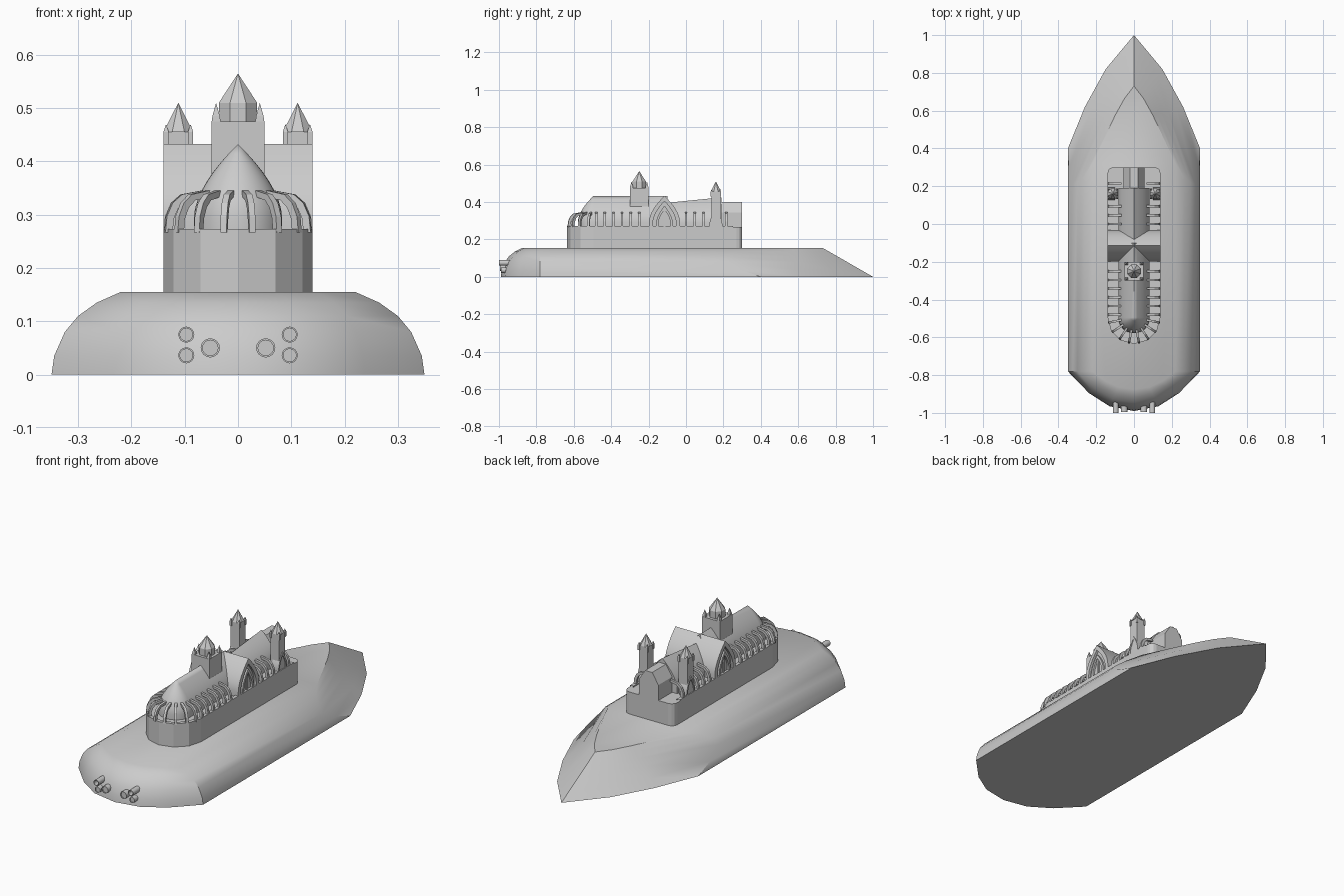
import bpy
import bmesh
import math
from mathutils import Vector

cube = bpy.data.objects.get("Cube")
if cube:
    bpy.data.objects.remove(cube, do_unlink=True)

grey = bpy.data.materials.new("stone_grey")
grey.use_nodes = True
COLOUR = (0.6, 0.6, 0.6, 1)
grey.diffuse_color = COLOUR
grey.node_tree.nodes["Principled BSDF"].inputs["Base Color"].default_value = COLOUR


def make(name, bm, smooth=None):
    bmesh.ops.remove_doubles(bm, verts=bm.verts, dist=0.0003)
    bmesh.ops.recalc_face_normals(bm, faces=bm.faces)
    mesh = bpy.data.meshes.new(name)
    bm.to_mesh(mesh)
    bm.free()
    mesh.materials.append(grey)
    ob = bpy.data.objects.new(name, mesh)
    bpy.context.collection.objects.link(ob)
    if smooth:
        bpy.ops.object.select_all(action="DESELECT")
        ob.select_set(True)
        bpy.context.view_layer.objects.active = ob
        bpy.ops.object.shade_smooth_by_angle(angle=math.radians(smooth))
    return ob


def loft(name, rings, closed=False, caps=(), smooth=None):
    """Skin a list of equal-length point rings; caps lists the rings to fill."""
    bm = bmesh.new()
    vs = [[bm.verts.new(p) for p in r] for r in rings]
    n = len(rings[0])
    for a, b in zip(vs, vs[1:]):
        for i in range(n if closed else n - 1):
            j = (i + 1) % n
            bm.faces.new((a[i], a[j], b[j], b[i]))
    for c in caps:
        bm.faces.new(vs[c])
    return make(name, bm, smooth)


def prism(name, outline, place, lo, hi, smooth=None):
    """Extrude a 2D outline; place(u, v, w) maps it into space."""
    rings = [[place(u, v, w) for u, v in outline] for w in (lo, hi)]
    return loft(name, rings, True, (0, 1), smooth)


def box(name, centre, half, lo, hi):
    cx, cy = centre
    outline = [(-half, -half), (half, -half), (half, half), (-half, half)]
    return prism(name, outline, lambda u, v, w: (cx + u, cy + v, w), lo, hi)


def turret(name, centre, profile, sides=8):
    """Faceted spire from (flat half-width, z) pairs."""
    step = 2 * math.pi / sides
    k = 1 / math.cos(step / 2)
    rings = [[(centre[0] + r * k * math.cos((i + 0.5) * step),
               centre[1] + r * k * math.sin((i + 0.5) * step), z)
              for i in range(sides)] for r, z in profile]
    return loft(name, rings, True, (0,))


def arch(width, base, apex, steps=8):
    """Right half of a pointed arch, foot to apex."""
    h = apex - base
    pts = [(width, base)]
    for i in range(steps + 1):
        t = i / steps
        pts.append((width * (1 - t ** 1.75), base + h * (0.16 + 0.84 * t)))
    return pts


def full_arch(width, base, apex):
    half = arch(width, base, apex)
    return half + [(-x, z) for x, z in reversed(half[:-1])]


def mirrored(stations):
    return stations + [(-x, y) for x, y in reversed(stations[:-1])]


# Hull: rounded flank profile swept from bow to blunt front
H = 0.155
flank = [(0.35, 0), (0.345, 0.035), (0.325, 0.08), (0.3, 0.11), (0.265, 0.135), (0.22, H)]
shoulder = [0.4, 0.3, 0.21, 0.22, 0.25, 0.32]
bow_low = [(0, 1), (0.15, 0.82), (0.26, 0.62), (0.35, 0.4)]
bow_top = [(0, 0.73), (0.05, 0.665), (0.1, 0.575), (0.22, 0.32)]
nose = [(1, 0), (0.68, 0.55), (0.37, 0.88), (0, 1)]
hull = []
for (w, z), ys in zip(flank, shoulder):
    t = z / H
    pts = [tuple(Vector(a).lerp(Vector(b), t)) for a, b in zip(bow_low[:3], bow_top[:3])]
    pts.append((w, ys))
    depth = 0.21 - 0.88 * (0.35 - w)
    pts += [(w * c, -0.78 - depth * s) for c, s in nose]
    right = [(x, y, z) for x, y in pts]
    hull.append(right + [(-x, y, z) for x, y, z in reversed(right[1:-1])])
loft("hull", hull, True, (0, -1), 33)

# Exhaust pipes at the blunt end
for side in (-1, 1):
    for x, z, r, y0, deep in ((0.097, 0.075, 0.015, -1, 0.035),
                              (0.097, 0.036, 0.015, -0.99, 0.004),
                              (0.052, 0.05, 0.018, -0.995, 0.004)):
        prof = [(r, -0.93), (r, y0), (r * 0.8, y0), (r * 0.8, y0 + deep)]
        rings = [[(side * x + q * math.cos(a * math.pi / 8), y,
                   z + q * math.sin(a * math.pi / 8)) for a in range(16)] for q, y in prof]
        loft("exhaust_pipe", rings, True, (0, -1), 40)

# Plinth: faceted round front, small rounded rear corners
APSE = -0.495
FLOOR = 0.267
plan = [(0, 0.3)]
for i in range(4):
    a = math.pi / 2 * (1 - i / 3)
    plan.append((0.11 + 0.03 * math.cos(a), 0.27 + 0.03 * math.sin(a)))
for i in range(4):
    a = math.pi / 6 * i
    plan.append((0.14 * math.cos(a), APSE - 0.14 * math.sin(a)))
plan = mirrored(plan)[:-1]
prism("plinth", plan, lambda u, v, w: (u, v, w), 0.15, FLOOR)

# Front nave with its round pointed apse
nave = arch(0.083, FLOOR, 0.432)
rings = []
for w, z in nave:
    pts = [(w, -0.1)] + [(w * math.cos(a * math.pi / 16), APSE - w * math.sin(a * math.pi / 16))
                         for a in range(9)]
    rings.append([(x, y, z) for x, y in mirrored(pts)])
loft("front_nave", rings, smooth=35)

# Rear nave, its roof rising toward the back
rings = [[(x, y, z) for x, z in full_arch(0.083, FLOOR, top)]
         for y, top in ((-0.11, 0.395), (0.19, 0.425))]
loft("rear_nave", rings, True, (0, 1), 35)

# Gabled rear porch
prism("rear_porch", [(-0.055, FLOOR), (0.055, FLOOR), (0.055, 0.345), (0.02, 0.4),
                     (-0.02, 0.4), (-0.055, 0.345)],
      lambda u, v, w: (u, w, v), 0.15, 0.3)

# Transept with framed arched ends
CROSS = -0.115
prism("transept", full_arch(0.083, FLOOR, 0.433),
      lambda u, v, w: (w, CROSS + u, v), -0.128, 0.128, 35)


def arch_frame(name, side, y, sizes, x0, x1):
    (wo, zo), (wi, zi) = sizes
    outer, inner = full_arch(wo, FLOOR, zo), full_arch(wi, FLOOR, zi)
    rings = [[(side * x, y + u, v) for u, v in pts]
             for pts, x in ((outer, x0), (outer, x1), (inner, x1), (inner, x0))]
    loft(name, rings, smooth=35)


for side in (-1, 1):
    arch_frame("transept_frame", side, CROSS, ((0.083, 0.433), (0.062, 0.405)), 0.12, 0.14)
    arch_frame("transept_window_frame", side, CROSS, ((0.045, 0.38), (0.033, 0.36)), 0.12, 0.138)
    arch_frame("rear_window_frame", side, 0.16, ((0.034, 0.36), (0.025, 0.345)), 0.1, 0.14)
    box("window_mullion", (side * 0.127, CROSS), 0.006, FLOOR, 0.37)

# Curved buttress ribs along both sides and around the apse
RIB = [(0.14, 0), (0.137, 0.03), (0.126, 0.055), (0.108, 0.071), (0.065, 0.079),
       (0.065, 0.067), (0.1, 0.06), (0.115, 0.046), (0.124, 0.025), (0.126, 0)]


def rib(y, angle):
    c, s = math.cos(angle), math.sin(angle)
    prism("buttress_rib", RIB,
          lambda u, v, w: (u * c - w * s, y + u * s + w * c, FLOOR + v), -0.006, 0.006)


for y in [APSE + 0.015 + 0.046 * i for i in range(6)] + [0, 0.047, 0.094, 0.215]:
    rib(y, 0)
    rib(y, math.pi)
for i in range(8):
    rib(APSE, -math.pi * (i + 0.5) / 8)

# Low kerb carrying the rib feet
kerb = []
for r, z in ((0.14, FLOOR), (0.14, FLOOR + 0.006), (0.122, FLOOR + 0.006), (0.122, FLOOR)):
    pts = [(r, 0.25)] + [(r * math.cos(a * math.pi / 6), APSE - r * math.sin(a * math.pi / 6))
                         for a in range(4)]
    kerb.append([(x, y, z) for x, y in mirrored(pts)])
loft("rib_kerb", kerb)

# Central tower with octagonal spire and corner pinnacles
MID = -0.25
box("central_tower", (0, MID), 0.05, 0.33, 0.475)
turret("central_spire", (0, MID), [(0.036, 0.47), (0.036, 0.51), (0.0001, 0.565)])
for sx in (-1, 1):
    for sy in (-1, 1):
        turret("corner_pinnacle", (sx * 0.041, MID + sy * 0.041),
               [(0.009, 0.47), (0.007, 0.485), (0.0001, 0.51)], 4)

# Twin rear towers
for side in (-1, 1):
    spot = (side * 0.112, 0.16)
    box("rear_tower", spot, 0.024, FLOOR, 0.455)
    turret("rear_tower_spire", spot, [(0.028, 0.455), (0.0001, 0.51)])
    for sx in (-1, 1):
        for sy in (-1, 1):
            turret("rear_tower_pinnacle", (spot[0] + sx * 0.023, spot[1] + sy * 0.023),
                   [(0.005, 0.43), (0.005, 0.455), (0.0001, 0.47)], 4)
